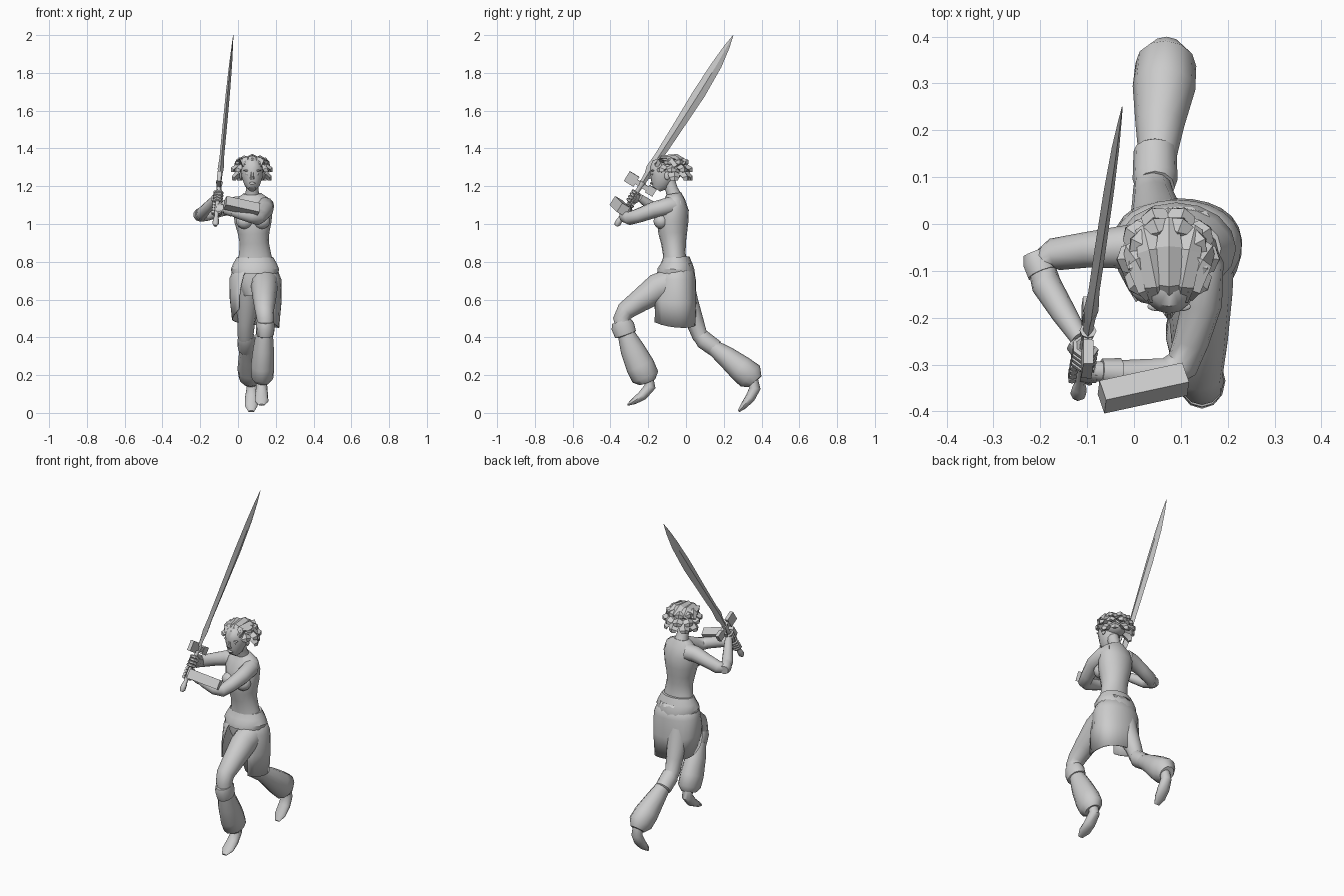
import bpy, bmesh, math
from mathutils import Vector, Matrix

if "Cube" in bpy.data.objects:
    bpy.data.objects.remove(bpy.data.objects["Cube"], do_unlink=True)

X, Z = Vector((1, 0, 0)), Vector((0, 0, 1))

clay = bpy.data.materials.new("plain_grey")
clay.use_nodes = True
grey = (.6, .6, .6, 1)
clay.diffuse_color = grey
clay.node_tree.nodes["Principled BSDF"].inputs["Base Color"].default_value = grey


def finish(name, bm, angle=45):
    """Turn a bmesh into a named, shaded object."""
    bmesh.ops.recalc_face_normals(bm, faces=bm.faces)
    mesh = bpy.data.meshes.new(name)
    bm.to_mesh(mesh)
    bm.free()
    mesh.materials.append(clay)
    mesh.polygons.foreach_set("use_smooth", [True] * len(mesh.polygons))
    mesh.set_sharp_from_angle(angle=math.radians(angle))
    obj = bpy.data.objects.new(name, mesh)
    bpy.context.collection.objects.link(obj)
    return obj


def loft(name, rows, ref=X, sides=12, angle=45):
    """Skin rings given as (x, y, z, radius along ref, other radius)."""
    bm = bmesh.new()
    points = [Vector(row[:3]) for row in rows]
    rings = []
    for i, row in enumerate(rows):
        ahead = points[min(i + 1, len(rows) - 1)]
        tangent = (ahead - points[max(i - 1, 0)]).normalized()
        u = (ref - tangent * ref.dot(tangent)).normalized()
        v = tangent.cross(u)
        ring = []
        for k in range(sides):
            a = math.tau * k / sides
            ring.append(bm.verts.new(points[i] + u * row[3] * math.cos(a) + v * row[-1] * math.sin(a)))
        rings.append(ring)
    for low, high in zip(rings, rings[1:]):
        for k in range(sides):
            j = (k + 1) % sides
            bm.faces.new((low[k], low[j], high[j], high[k]))
    bm.faces.new(rings[0])
    bm.faces.new(rings[-1])
    return finish(name, bm, angle)


def ball(name, centre, radii):
    bm = bmesh.new()
    bmesh.ops.create_uvsphere(bm, u_segments=12, v_segments=8, radius=1)
    bm.transform(Matrix.Translation(centre) @ Matrix.Diagonal((*radii, 1)))
    return finish(name, bm)


def box(name, centre, axes, sizes):
    bm = bmesh.new()
    bmesh.ops.create_cube(bm, size=1)
    turn = Matrix([a.normalized() for a in axes]).transposed().to_4x4()
    bm.transform(Matrix.Translation(centre) @ turn @ Matrix.Diagonal((*sizes, 1)))
    return finish(name, bm, 20)


# Torso, neck and bust
loft("torso", [(.09, -.05, .62, .06), (.09, -.05, .7, .105, .08), (.09, -.055, .78, .1, .068),
               (.09, -.062, .84, .085, .06), (.086, -.066, .9, .077, .066), (.083, -.07, .95, .083, .076),
               (.08, -.071, 1.01, .098, .083), (.078, -.065, 1.08, .104, .08), (.076, -.06, 1.13, .092, .055),
               (.075, -.065, 1.16, .05, .04)], sides=16)
loft("neck", [(.075, -.06, 1.14, .042), (.075, -.075, 1.18, .033), (.075, -.1, 1.25, .036)])
for side, x in (("right", .036), ("left", .124)):
    ball(side + "_bust", (x, -.13, 1.015), (.046, .042, .042))

# Head and face
loft("head", [(.075, -.157, 1.185, .02, .024), (.075, -.14, 1.21, .042, .05), (.075, -.125, 1.25, .056, .066),
              (.075, -.12, 1.29, .06, .072), (.075, -.115, 1.325, .05, .062), (.075, -.11, 1.345, .02, .025)], sides=16)
loft("nose", [(.075, -.187, 1.275, .006), (.075, -.194, 1.25, .009), (.075, -.188, 1.24, .014, .008)], sides=6)
ball("lips", (.075, -.184, 1.215), (.017, .007, .007))
for side, s in (("right", -1), ("left", 1)):
    ball(side + "_eye", (.075 + s * .024, -.176, 1.264), (.012, .006, .006))
    ball(side + "_brow", (.075 + s * .025, -.176, 1.283), (.022, .01, .005))
    ball(side + "_ear", (.075 + s * .06, -.1, 1.255), (.008, .015, .022))

# Hair: a cap, blunt locks round the sides and back, long swept locks on top
ball("hair_cap", (.075, -.075, 1.295), (.07, .078, .056))
crown = Vector((.073, -.07, 1.285))
for lift, count, spread in ((38, 8, 150), (8, 8, 130), (-22, 5, 85)):
    for k in range(count):
        turn = math.radians(-spread + 2 * spread * k / (count - 1))
        up = math.radians(lift)
        out = Vector((math.sin(turn) * math.cos(up), math.cos(turn) * math.cos(up), .85 * math.sin(up)))
        across = out.cross(Z).normalized()
        rows = [(*(crown + out * reach - Z * drop), wide, thick) for reach, drop, wide, thick in
                ((.05, -.006, .022, .014), (.078, -.004, .032, .019), (.1, .008, .027, .015), (.102, .022, .018, .01))]
        loft("hair_lock", rows, across, 4, 25)
for k in range(5):
    turn = math.radians(-72 + 36 * k)
    s, c = math.sin(turn), math.cos(turn)
    sag = .02 * s * s
    loft("swept_lock", [(.075 + .045 * s, -.165 + .02 * (1 - c), 1.32 - sag, .016, .009),
                        (.075 + .05 * s, -.14 + .01 * c, 1.352 - sag, .024, .012),
                        (.075 + .07 * s, -.09 + .04 * c, 1.357 - sag, .028, .014),
                        (.075 + .09 * s, -.075 + .085 * c, 1.325 - sag, .02, .01)],
         Vector((c, -s, 0)), 4, 25)

# Legs: thigh, knee cuff, puffed trouser leg and foot
loft("left_thigh", [(.14, -.05, .7, .075), (.14, -.15, .66, .07, .078), (.14, -.25, .59, .06), (.14, -.32, .54, .05),
                    (.145, -.34, .5, .046), (.145, -.325, .43, .042)])
loft("left_knee_cuff", [(.145, -.342, .485, .045, .05), (.145, -.335, .46, .05, .062),
                        (.143, -.32, .415, .047, .058), (.143, -.318, .41, .04)])
loft("left_trouser", [(.14, -.318, .42, .045), (.135, -.285, .34, .055, .064), (.13, -.243, .25, .062, .076),
                      (.128, -.215, .19, .06, .074), (.125, -.205, .163, .04, .045)])
loft("left_foot", [(.125, -.2, .18, .028), (.125, -.19, .14, .03, .03), (.125, -.23, .092, .034, .026),
                   (.125, -.275, .062, .036, .017), (.125, -.31, .042, .016, .005)])
loft("right_thigh", [(.055, -.03, .7, .065, .07), (.05, .003, .58, .06, .064), (.043, .048, .48, .047),
                     (.04, .073, .41, .042), (.045, .12, .36, .04)])
loft("right_knee_cuff", [(.045, .078, .41, .042), (.045, .095, .385, .048), (.045, .155, .342, .046),
                         (.045, .16, .338, .036)])
loft("right_trouser", [(.05, .14, .35, .04), (.055, .21, .3, .052, .055), (.064, .29, .235, .067, .07),
                       (.068, .34, .195, .065, .075), (.07, .365, .165, .04, .045)])
loft("right_foot", [(.075, .352, .18, .028), (.075, .365, .13, .03, .03), (.073, .34, .08, .036, .026),
                    (.07, .305, .037, .034, .018), (.07, .278, .008, .016, .006)])

# Waist sash and wrapped skirt, open at the front and parting towards the hem
loft("waist_sash", [(.09, -.053, .735, .122, .1), (.09, -.052, .76, .128, .098), (.09, -.05, .79, .116, .084),
                    (.09, -.052, .825, .096, .07)], sides=16, angle=30)
bm = bmesh.new()
columns, previous = 20, None
for k in range(columns + 1):
    f = k / columns
    rise = abs(2 * f - 1) ** 4
    hem = .43 + .07 * f + .05 * rise
    column = []
    for step, rx, ry, part in ((0, .105, .08, 18), (.25, .137, .108, 28), (.6, .138, .127, 38), (1, .126, .14, 45)):
        a = math.radians(part + (360 - 2 * part) * f)
        forward = (ry + .045 * step * math.cos(a)) * math.cos(a)
        column.append(bm.verts.new((.093 + rx * math.sin(a), -.045 - forward, .79 + (hem - .79) * step)))
    if previous:
        for i in range(len(column) - 1):
            bm.faces.new((previous[i], column[i], column[i + 1], previous[i + 1]))
    previous = column
skirt = finish("wrap_skirt", bm, 40)
skirt.modifiers.new("cloth_thickness", "SOLIDIFY").thickness = .006

# Arms, both reaching to the grip
loft("left_arm", [(.12, -.045, 1.1, .045), (.145, -.09, 1.095, .047), (.145, -.17, 1.075, .043),
                  (.122, -.25, 1.045, .038), (.103, -.3, 1.03, .036), (.068, -.32, 1.04, .034), (0, -.32, 1.06, .031),
                  (-.07, -.315, 1.08, .022), (-.1, -.313, 1.085, .02)], Z)
loft("right_arm", [(.02, -.045, 1.1, .048), (-.03, -.05, 1.098, .045), (-.1, -.055, 1.075, .038),
                   (-.17, -.065, 1.05, .035), (-.198, -.085, 1.045, .033), (-.187, -.13, 1.06, .032),
                   (-.15, -.19, 1.1, .027), (-.115, -.245, 1.14, .02)], Z)
loft("right_elbow_cuff", [(-.213, -.06, 1.045, .025), (-.205, -.08, 1.047, .034), (-.195, -.105, 1.053, .034)], Z, 10)
loft("left_wrist_cuff", [(-.03, -.318, 1.07, .032), (-.07, -.315, 1.08, .028)], Z, 8)

# Block-shaped guard on the left forearm
along = Vector((-.185, -.04, .04)).normalized()
flat = along.cross(Z).normalized()
tilted = Matrix.Rotation(math.radians(30), 3, along) @ flat
box("forearm_guard", (.02, -.35, 1.094), (along, tilted, along.cross(tilted)), (.185, .05, .055))

# Sword: everything is placed by distance along its axis and across its width
pommel, tip = Vector((-.12, -.37, .99)), Vector((-.025, .25, 2))
reach = tip - pommel
axis = reach.normalized()
width = X.cross(axis).normalized()


def on_sword(t, across=0):
    return pommel + reach * t + width * across


loft("sword_blade", [(*on_sword(t, off), half, thin) for t, off, half, thin in
                     ((.21, 0, .014, .01), (.27, 0, .018, .012), (.3, 0, .028, .016), (.36, 0, .023, .012),
                      (.5, -.004, .027, .012), (.7, -.008, .033, .011), (.85, -.008, .027, .008),
                      (.94, -.004, .015, .004), (1, 0, .001, .001))], width, 4, 25)
loft("sword_grip", [(*on_sword(t), r) for t, r in
                    ((0, .009), (.012, .017), (.035, .015), (.05, .011), (.2, .012), (.23, .018))], width, 8)
box("sword_crossbar", on_sword(.215), (width, axis, width.cross(axis)), (.13, .026, .018))
for end, size in ((-1, .045), (1, .06)):
    box("crossbar_end", on_sword(.215, end * .06), (width, axis, width.cross(axis)), (size, size, .022))

# Hands: a palm plus four fingers curled round the grip
for side, t, inner in (("left", .09, Vector((1, -.2, 0))), ("right", .15, Vector((-.6, .7, 0)))):
    toward = (inner - axis * inner.dot(axis)).normalized()
    other = axis.cross(toward)
    spot = on_sword(t)
    loft(side + "_palm", [(*(spot + toward * d), r, .018) for d, r in ((.035, .02), (.018, .032), (0, .03))], axis, 8)
    for finger in range(4):
        middle = spot + axis * (finger - 1.5) * .017
        arc = [math.radians(step * 50 - 30) for step in range(6)]
        loft(side + "_finger", [(*(middle + (toward * math.cos(a) + other * math.sin(a)) * .021), .009)
                                for a in arc], axis, 6)
